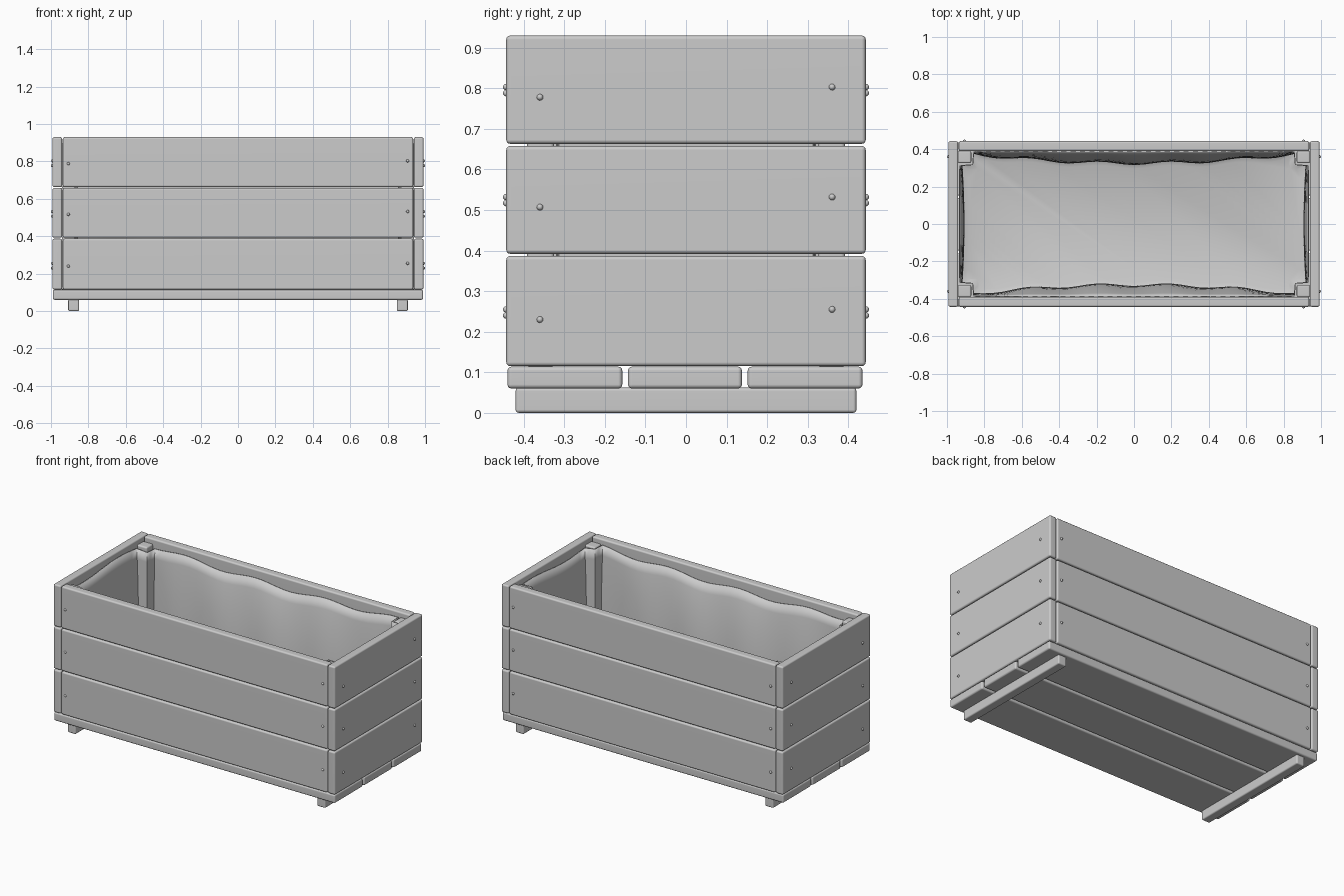
import bpy, bmesh, math
from mathutils import Vector, Matrix

cube = bpy.data.objects.get("Cube")
if cube:
    bpy.data.objects.remove(cube, do_unlink=True)

grey = bpy.data.materials.new("plain_grey")
grey.use_nodes = True
colour = (0.6, 0.6, 0.6, 1)
grey.diffuse_color = colour
grey.node_tree.nodes["Principled BSDF"].inputs["Base Color"].default_value = colour


def finish(name, bm):
    """Turn a bmesh into a smooth shaded object."""
    mesh = bpy.data.meshes.new(name)
    bm.to_mesh(mesh)
    bm.free()
    mesh.materials.append(grey)
    obj = bpy.data.objects.new(name, mesh)
    bpy.context.collection.objects.link(obj)
    bpy.ops.object.select_all(action="DESELECT")
    obj.select_set(True)
    bpy.context.view_layer.objects.active = obj
    bpy.ops.object.shade_smooth_by_angle(angle=math.radians(40))
    return obj


def board(name, low, high, radius=0.01):
    """Box between two corners with softly rounded edges."""
    low, high = Vector(low), Vector(high)
    bm = bmesh.new()
    bmesh.ops.create_cube(bm, size=1)
    bmesh.ops.scale(bm, vec=high - low, verts=bm.verts)
    bmesh.ops.translate(bm, vec=(low + high) / 2, verts=bm.verts)
    obj = finish(name, bm)
    bevel = obj.modifiers.new("rounding", "BEVEL")
    bevel.width = radius
    bevel.segments = 3
    obj.modifiers.new("even_shading", "WEIGHTED_NORMAL")
    return obj


def screw(name, place, outward):
    """Small domed screw head facing outward."""
    bm = bmesh.new()
    bmesh.ops.create_uvsphere(bm, u_segments=12, v_segments=8, radius=0.008)
    turn = Vector((0, 0, 1)).rotation_difference(Vector(outward)).to_matrix().to_4x4()
    bmesh.ops.transform(bm, matrix=Matrix.Translation(place) @ turn, verts=bm.verts)
    finish(name, bm)


# Wall boards in three tiers, with their screws
tiers = {"lower": (0.115, 0.387), "middle": (0.392, 0.658), "upper": (0.663, 0.93)}
for tier, (z0, z1) in tiers.items():
    z = z0 + 0.125
    for side, s in (("front", -1), ("back", 1)):
        y0, y1 = sorted((s * 0.39, s * 0.443))
        board(f"{side}_{tier}_board", (-0.937, y0, z0), (0.937, y1, z1))
        for x, dz in ((-0.907, 0), (0.907, 0.015)):
            screw(f"{side}_{tier}_screw", (x, s * 0.443, z + dz), (0, s, 0))
    for side, s in (("right", -1), ("left", 1)):
        x0, x1 = sorted((s * 0.94, s * 0.992))
        board(f"{side}_{tier}_board", (x0, -0.443, z0), (x1, 0.443, z1))
        for y, dz in ((-0.36, -0.01), (0.36, 0.015)):
            screw(f"{side}_{tier}_screw", (s * 0.992, y, z + dz), (s, 0, 0))

# Floor boards
for name, y0, y1 in (("front", -0.44, -0.157), ("middle", -0.143, 0.138), ("back", 0.152, 0.435)):
    board(f"{name}_floor_board", (-0.99, y0, 0.06), (0.99, y1, 0.114))

# Feet and corner posts
for side, s in (("right", -1), ("left", 1)):
    x0, x1 = sorted((s * 0.85, s * 0.908))
    board(f"{side}_foot", (x0, -0.42, 0), (x1, 0.42, 0.062), 0.008)
    for end, t in (("front", -1), ("back", 1)):
        x0, x1 = sorted((s * 0.87, s * 0.942))
        y0, y1 = sorted((t * 0.325, t * 0.392))
        board(f"{end}_{side}_post", (x0, y0, 0.112), (x1, y1, 0.9))

# Fabric liner: outline stepped around the posts
corner = [(0.93, 0.31), (0.86, 0.315), (0.855, 0.385)]
outline = []
for sx, sy in ((1, 1), (-1, 1), (-1, -1), (1, -1)):
    points = [Vector((sx * x, sy * y)) for x, y in corner]
    outline += points if sx == sy else points[::-1]
path = []
for a, b in zip(outline, outline[1:] + outline[:1]):
    steps = max(2, round((b - a).length / 0.05))
    path += [a.lerp(b, i / steps) for i in range(steps)]


def liner_point(p, h):
    """Point at height fraction h: loose cloth sags inward between the posts."""
    x, y = p
    mid_x = max(0, 1 - (x / 0.87) ** 2)
    mid_y = max(0, 1 - (y / 0.33) ** 2)
    loose = 1 - h ** 3
    on_long = abs(y) > 0.35
    fold = 0.008 * math.sin(x * 17 + y * 4)
    inward = (0.012 + (0.05 * mid_x + fold) * on_long) * loose
    y -= math.copysign(inward, y) if on_long else 0
    if abs(x) > 0.9:
        x -= math.copysign((0.012 + 0.012 * mid_y) * loose, x)
    top = 0.885 + 0.012 * math.sin(x * 13 + y * 9) - 0.02 * mid_x * on_long
    return (x, y, 0.13 + (top - 0.13) * h)


bm = bmesh.new()
levels = 12
rings = [[bm.verts.new(liner_point(p, 1 - k / levels)) for p in path] for k in range(levels + 1)]
# Rounded turn into the floor
rings.append([bm.verts.new((v.co.x * 0.97, v.co.y * 0.94, 0.122)) for v in rings[-1]])
for upper, lower in zip(rings, rings[1:]):
    for i in range(len(path)):
        j = (i + 1) % len(path)
        bm.faces.new((upper[i], upper[j], lower[j], lower[i]))
bm.faces.new(rings[-1])
bmesh.ops.recalc_face_normals(bm, faces=bm.faces)
bmesh.ops.reverse_faces(bm, faces=bm.faces)
liner = finish("fabric_liner", bm)
cloth = liner.modifiers.new("thickness", "SOLIDIFY")
cloth.thickness = 0.005
